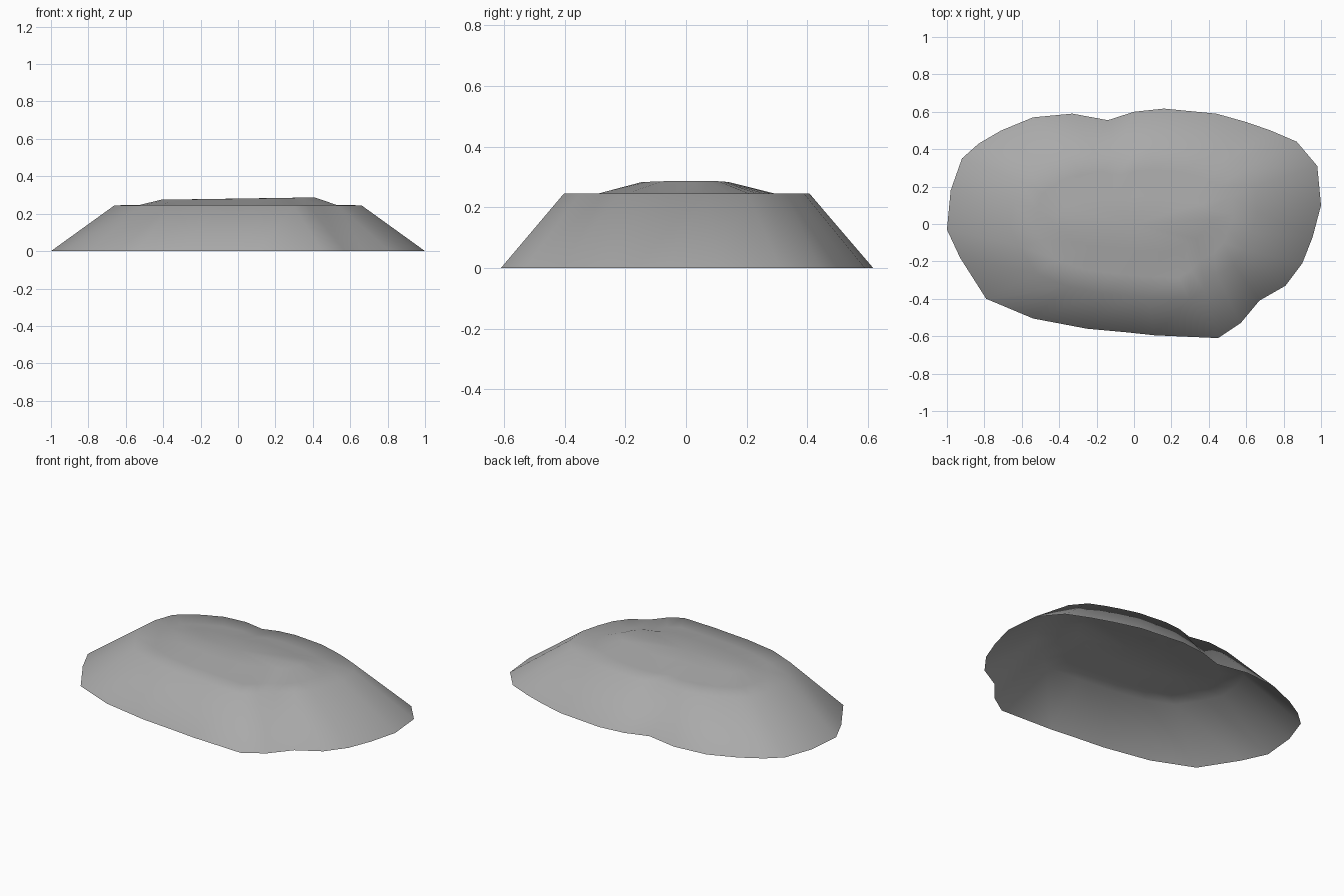
import bpy
import bmesh
import math

default_cube = bpy.data.objects.get("Cube")
if default_cube:
    bpy.data.objects.remove(default_cube, do_unlink=True)

# Material
stone = bpy.data.materials.new("grey stone")
stone.use_nodes = True
grey = (0.4, 0.4, 0.4, 1)
stone.diffuse_color = grey
stone.node_tree.nodes["Principled BSDF"].inputs["Base Color"].default_value = grey

# Irregular footprint, in hundredths, clockwise from the right-hand tip
footprint = [
    (-100, -3), (-98, 18), (-92, 35), (-83, 43), (-71, 50), (-54, 57), (-33, 59),
    (-14, 55.5), (0, 60), (16, 61.7), (44, 59), (60, 54.5), (73, 50), (87, 44),
    (98, 31), (100, 10), (95.5, -7), (90, -21), (81, -33), (67, -41), (57, -53),
    (45, -61), (11, -59.5), (-3, -58), (-25, -56), (-54, -50.5), (-79, -40), (-93, -18),
]


def crown_height(x, y):
    """Gently uneven crown, a little higher towards +x."""
    return 0.281 + 0.015 * x - 0.03 * y * y


def add_ring(bm, scale_x, scale_y, height):
    """Scaled copy of the footprint; height is a number or a function of x, y."""
    ring = []
    for px, py in footprint:
        x, y = px * scale_x / 100, py * scale_y / 100
        z = height(x, y) if callable(height) else height
        ring.append(bm.verts.new((x, y, z)))
    return ring


def bridge(bm, lower, upper):
    count = len(lower)
    for i in range(count):
        j = (i + 1) % count
        bm.faces.new((lower[j], lower[i], upper[i], upper[j]))


# Open-bottomed mound: sloping skirt, level rim, raised crown
bm = bmesh.new()
rings = [
    add_ring(bm, 1, 1, 0),
    add_ring(bm, 0.66, 0.66, 0.245),
    add_ring(bm, 0.53, 0.47, 0.246),
    add_ring(bm, 0.41, 0.24, crown_height),
]
for lower, upper in zip(rings, rings[1:]):
    bridge(bm, lower, upper)

# Crown cap, fanned from its middle
middle = bm.verts.new((0, 0, crown_height(0, 0)))
crown = rings[-1]
for i, vert in enumerate(crown):
    bm.faces.new((crown[(i + 1) % len(crown)], vert, middle))

bm.normal_update()
mesh = bpy.data.meshes.new("rock_mound")
bm.to_mesh(mesh)
bm.free()
mound = bpy.data.objects.new("rock_mound", mesh)
bpy.context.collection.objects.link(mound)
mesh.materials.append(stone)

# Smooth shading over the whole mound
bpy.context.view_layer.objects.active = mound
mound.select_set(True)
bpy.ops.object.shade_smooth_by_angle(angle=math.radians(60))
